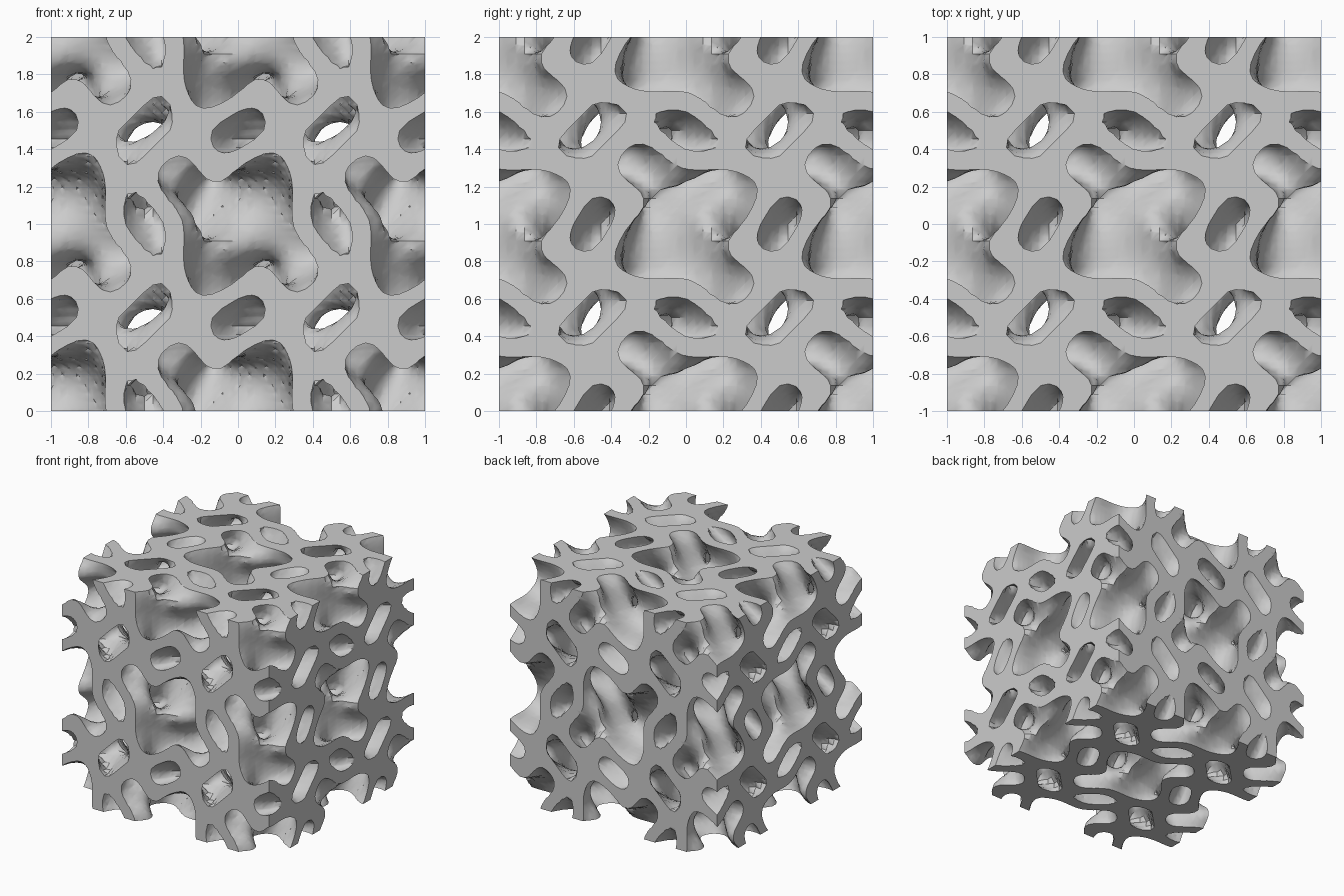
import bpy, bmesh, math
from itertools import permutations
from mathutils import Vector

cube = bpy.data.objects.get("Cube")
if cube:
    bpy.data.objects.remove(cube, do_unlink=True)

STEPS = 44            # grid steps along the block, two periods in all
UPPER, LOWER = 0.80, -0.93   # field limits of the wall

# Grid coordinates; the first and last entries are a zero-width outer layer that caps the block
axis = [-1.0] + [-1 + 2 * i / STEPS for i in range(STEPS + 1)] + [1.0]
count = len(axis)
waves = []
for p in axis:
    a = 2 * math.pi * p
    waves.append((math.sin(a), math.cos(a), math.sin(2 * a), math.cos(2 * a)))


def wall(wx, wy, wz):
    """Positive inside the curved wall, negative in the hollows on both sides."""
    sx, cx, s2x, c2x = wx
    sy, cy, s2y, c2y = wy
    sz, cz, s2z, c2z = wz
    twist = s2y * sx * cz + s2z * sy * cx + s2x * sz * cy
    cage = cx + cy + cz
    diamond = cx * cy * cz - sx * sy * sz
    pairs = c2x * c2y + c2y * c2z + c2z * c2x
    f = twist + 0.8 * (cage + diamond) - 0.4 * (c2x + c2y + c2z) - 0.2 * pairs
    g = min(UPPER - f, f - LOWER)
    # Snap near misses onto the grid point, which avoids sliver faces
    return 1e-6 if abs(g) < 0.05 else g


# Sample the field
last = count - 1
field = []
for i in range(count):
    for j in range(count):
        for k in range(count):
            if {0, last} & {i, j, k}:
                field.append(-1e6)
            else:
                field.append(wall(waves[i], waves[j], waves[k]))


def corner(c):
    return Vector((c & 1, c >> 1 & 1, c >> 2 & 1))


def centre(cs):
    return sum((corner(c) for c in cs), Vector()) / len(cs)


def tetra_face(tet, mask):
    """Edges crossed in one tetrahedron, ordered so the face looks outward."""
    ins = [c for n, c in enumerate(tet) if mask >> n & 1]
    outs = [c for n, c in enumerate(tet) if not mask >> n & 1]
    if not ins or not outs:
        return None
    if len(ins) == 2:
        (a, b), (c, d) = ins, outs
        edges = [(a, c), (a, d), (b, d), (b, c)]
    else:
        edges = [(a, b) for a in ins for b in outs]
    m = [centre(e) for e in edges]
    normal = (m[1] - m[0]).cross(m[2] - m[0])
    if normal.dot(centre(outs) - centre(ins)) < 0:
        edges.reverse()
    return edges


tets = [(0, a, a | b, 7) for a, b, c in permutations((1, 2, 4))]
table = [[tetra_face(t, mask) for mask in range(16)] for t in tets]
offsets = [(c & 1) * count * count + (c >> 1 & 1) * count + (c >> 2 & 1) for c in range(8)]

bm = bmesh.new()
made = {}


def place(n):
    return Vector((axis[n // (count * count)], axis[n // count % count], axis[n % count] + 1))


def crossing(inside, outside):
    key = (inside, outside)
    if key not in made:
        g, h = field[inside], field[outside]
        made[key] = bm.verts.new(place(inside).lerp(place(outside), g / (g - h)))
    return made[key]


# Trace the wall surface through the grid
for i in range(last):
    for j in range(last):
        for k in range(last):
            base = (i * count + j) * count + k
            solid = [field[base + o] > 0 for o in offsets]
            if all(solid) or not any(solid):
                continue
            for t, tet in enumerate(tets):
                mask = sum(1 << n for n, c in enumerate(tet) if solid[c])
                edges = table[t][mask]
                if edges:
                    bm.faces.new([crossing(base + offsets[a], base + offsets[b]) for a, b in edges])

# Merge slivers and the flattened cap layer
bmesh.ops.remove_doubles(bm, verts=bm.verts[:], dist=0.001)
bmesh.ops.dissolve_degenerate(bm, edges=bm.edges[:], dist=0.0005)

mesh = bpy.data.meshes.new("lattice_block")
bm.to_mesh(mesh)
bm.free()
block = bpy.data.objects.new("lattice_block", mesh)
bpy.context.collection.objects.link(block)

# Plain grey material
grey = bpy.data.materials.new("light_grey")
grey.use_nodes = True
colour = (0.6, 0.6, 0.6, 1.0)
grey.diffuse_color = colour
grey.node_tree.nodes["Principled BSDF"].inputs["Base Color"].default_value = colour
mesh.materials.append(grey)

# Smooth the hollows, keep the cut rims sharp
bpy.ops.object.select_all(action='DESELECT')
block.select_set(True)
bpy.context.view_layer.objects.active = block
bpy.ops.object.shade_smooth_by_angle(angle=math.radians(40))
